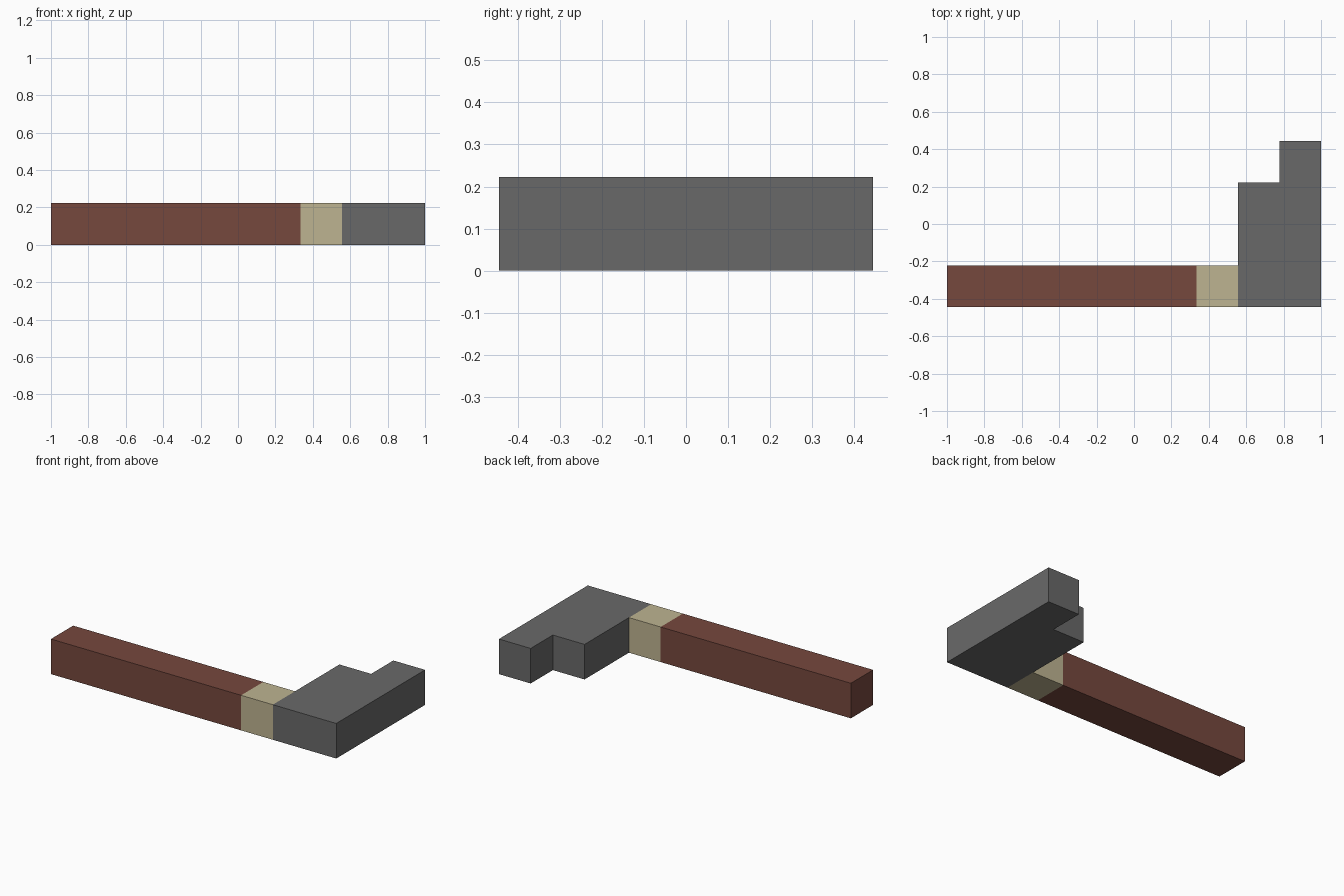
import bpy
import bmesh

cube = bpy.data.objects.get("Cube")
if cube:
    bpy.data.objects.remove(cube, do_unlink=True)

U = 2 / 9            # one block; the model is 9 x 4 x 1 blocks
X0, Y0 = -1.0, -2 * U


def material(name, rgb):
    m = bpy.data.materials.new(name)
    m.use_nodes = True
    m.diffuse_color = (*rgb, 1)
    bsdf = next(n for n in m.node_tree.nodes if n.type == 'BSDF_PRINCIPLED')
    bsdf.inputs["Base Color"].default_value = (*rgb, 1)
    return m


def slab(name, outline, mat):
    """Extrude an outline, given in blocks, to one block high."""
    bm = bmesh.new()
    face = bm.faces.new([bm.verts.new((X0 + x * U, Y0 + y * U, 0)) for x, y in outline])
    top = bmesh.ops.extrude_face_region(bm, geom=[face])["geom"]
    bmesh.ops.translate(bm, vec=(0, 0, U),
                        verts=[v for v in top if isinstance(v, bmesh.types.BMVert)])
    bmesh.ops.recalc_face_normals(bm, faces=bm.faces)
    mesh = bpy.data.meshes.new(name)
    bm.to_mesh(mesh)
    bm.free()
    mesh.materials.append(mat)
    obj = bpy.data.objects.new(name, mesh)
    bpy.context.collection.objects.link(obj)
    return obj


def rect(x1, x2):
    return [(x1, 0), (x2, 0), (x2, 1), (x1, 1)]


# Long wooden handle
slab("handle", rect(0, 6), material("brown wood", (0.181, 0.065, 0.048)))
# Pale collar between handle and head
slab("collar", rect(6, 7), material("pale tan", (0.515, 0.456, 0.283)))
# Stepped head
slab("head", [(7, 0), (9, 0), (9, 4), (8, 4), (8, 3), (7, 3)],
     material("dark grey", (0.141, 0.141, 0.141)))
